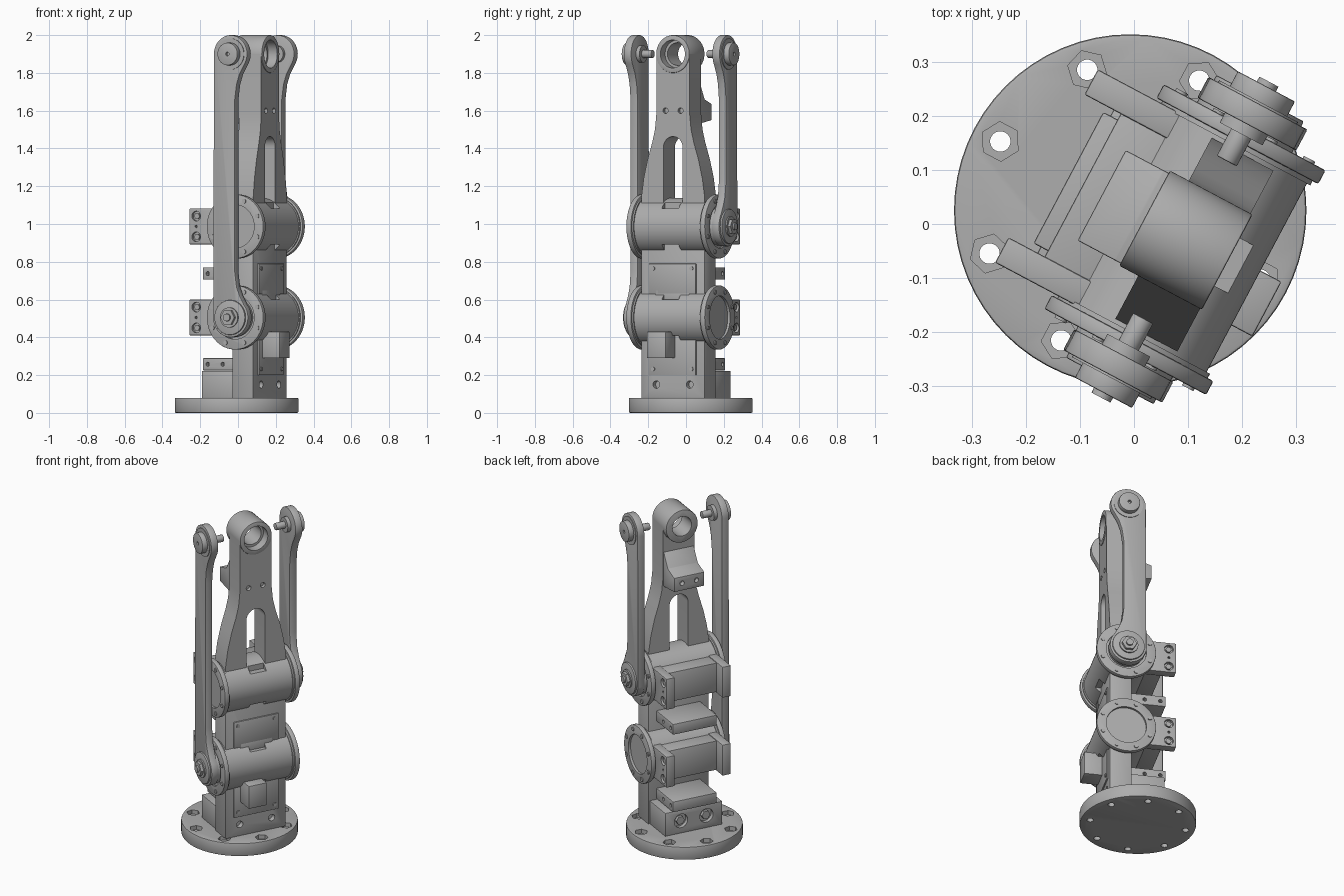
import bpy, bmesh, math
from mathutils import Matrix

if "Cube" in bpy.data.objects:
    bpy.data.objects.remove(bpy.data.objects["Cube"])

grey = bpy.data.materials.new("machined grey")
grey.use_nodes = True
grey.diffuse_color = (0.42, 0.42, 0.42, 1)
grey.node_tree.nodes["Principled BSDF"].inputs["Base Color"].default_value = grey.diffuse_color

PLACE = Matrix.Translation((-0.007, 0.025, 0)) @ Matrix.Rotation(math.radians(-28), 4, 'Z')
AX = 0.115                 # joint axis position
LOWER, UPPER, TOP = 0.505, 0.987, 1.9
parts = []


def ring(u, v, r, n=48, start=0.0):
    return [(u + r * math.cos(start + 2 * math.pi * i / n),
             v + r * math.sin(start + 2 * math.pi * i / n)) for i in range(n)]


def arc(u, v, r, a, b, n=24):
    angles = [math.radians(a + (b - a) * i / n) for i in range(n + 1)]
    return [(u + r * math.cos(t), v + r * math.sin(t)) for t in angles]


def prism(name, pts, axis, a, b, bevel=0.0, keep=True):
    """Extrude a 2D outline along an axis from a to b."""
    to3d = {'x': lambda u, v, t: (t, u, v), 'y': lambda u, v, t: (u, t, v),
            'z': lambda u, v, t: (u, v, t)}[axis]
    bm = bmesh.new()
    face = bm.faces.new([bm.verts.new(to3d(u, v, a)) for u, v in pts])
    new = bmesh.ops.extrude_face_region(bm, geom=[face])["geom"]
    shift = to3d(0, 0, b - a)
    bmesh.ops.translate(bm, vec=shift, verts=[g for g in new if isinstance(g, bmesh.types.BMVert)])
    bmesh.ops.recalc_face_normals(bm, faces=bm.faces)
    if bevel:
        sharp = [e for e in bm.edges if e.calc_face_angle(0) > 0.6]
        bmesh.ops.bevel(bm, geom=sharp, offset=bevel, segments=2, profile=0.5, affect='EDGES')
    mesh = bpy.data.meshes.new(name)
    bm.to_mesh(mesh)
    bm.free()
    obj = bpy.data.objects.new(name, mesh)
    bpy.context.collection.objects.link(obj)
    mesh.materials.append(grey)
    if keep:
        parts.append(obj)
    return obj


def box(name, x, y, z, bevel=0.004, keep=True):
    pts = [(x[0], y[0]), (x[1], y[0]), (x[1], y[1]), (x[0], y[1])]
    return prism(name, pts, 'z', z[0], z[1], bevel, keep)


def cutter(pts, axis, a, b):
    return prism("cutter", pts, axis, a, b, keep=False)


def cut(obj, cutters):
    for c in cutters:
        c.hide_render = True
        mod = obj.modifiers.new("cut", 'BOOLEAN')
        mod.operation, mod.solver, mod.object = 'DIFFERENCE', 'EXACT', c
        bpy.context.view_layer.objects.active = obj
        bpy.ops.object.modifier_apply(modifier=mod.name)
        bpy.data.objects.remove(c)


# Round base with hex counterbored mounting holes
base = prism("base_disc", ring(0, 0, 0.327, 64), 'z', 0, 0.08, 0.006)
for i in range(8):
    a = i * math.pi / 4
    u, v = 0.273 * math.cos(a), 0.273 * math.sin(a)
    cut(base, [cutter(ring(u, v, 0.037, 6, a), 'z', 0.055, 0.1),
               cutter(ring(u, v, 0.019, 20), 'z', -0.02, 0.07)])

# Column, foot block and rear cable clamps
column = box("column", (0.075, 0.2), (-0.19, 0.19), (0.078, UPPER))
cut(column, [cutter(ring(s * 0.1, 0.15, 0.02, 20), 'x', 0.17, 0.25) for s in (-1, 1)])
foot = box("foot_block", (-0.115, 0.08), (-0.18, 0.18), (0.078, 0.222))
cut(foot, [cutter(ring(s * 0.08, 0.155, 0.042, 28), 'x', -0.2, -0.09) for s in (-1, 1)])
for s in (-1, 1):
    prism("foot_bolt", ring(s * 0.08, 0.155, 0.026, 6), 'x', -0.11, -0.08)
for z0, z1 in ((0.225, 0.29), (0.705, 0.77)):
    clamp = box("rear_clamp", (-0.13, 0.08), (-0.138, 0.138), (z0, z1))
    cut(clamp, [cutter(ring(x, (z0 + z1) / 2, 0.011, 16), 'y', s * 0.11, s * 0.2)
                for x in (-0.1, -0.01) for s in (-1, 1)])

# Front cover plates with corner screws, and the front connector box
for z0, z1, screw_z in ((0.2, 0.42, 0.232), (0.63, 0.79, 0.765)):
    box("front_cover", (0.195, 0.208), (-0.14, 0.14), (z0, z1), 0.002)
    for s in (-1, 1):
        prism("cover_screw", ring(s * 0.115, screw_z, 0.011, 16), 'x', 0.2, 0.213)
box("front_cover_tab", (0.195, 0.208), (-0.1, 0.1), (0.58, 0.65), 0.002)
box("front_connector", (0.19, 0.31), (-0.1, 0.015), (0.29, 0.43))

# Two rotary joints
for zc in (LOWER, UPPER):
    body = prism("joint_body", ring(AX, zc, 0.151, 72), 'y', -0.202, 0.202)
    for sz in (-1, 1):
        z = zc + sz * 0.115
        cut(body, [cutter([(-0.05, z - 0.02), (0.05, z - 0.02), (0.05, z + 0.02), (-0.05, z + 0.02)],
                          'x', 0.195, 0.3)])
    box("rear_panel", (-0.1, 0.08), (-0.16, 0.16), (zc - 0.09, zc + 0.09))
    for s in (-1, 1):
        # Mounting ears
        y = sorted((s * 0.15, s * 0.203))
        ear = box("rear_ear", (-0.176, 0.05), y, (zc - 0.095, zc + 0.095))
        for dz in (-0.055, 0.055):
            cut(ear, [cutter(ring(-0.135, zc + dz, 0.026, 24), 'y', s * 0.185, s * 0.25)])
            prism("ear_bolt", ring(-0.135, zc + dz, 0.017, 6), 'y', s * 0.18, s * 0.196)
        cut(ear, [cutter(ring(-0.135, zc, 0.007, 12), 'y', s * 0.185, s * 0.25)])
        # End flanges with a recessed cap and rim screws
        prism("flange_spacer", ring(AX, zc, 0.158, 64), 'y', s * 0.198, s * 0.21)
        flange = prism("flange", ring(AX, zc, 0.17, 64), 'y', s * 0.207, s * 0.236, 0.004)
        cut(flange, [cutter(ring(AX, zc, 0.115), 'y', s * 0.222, s * 0.3)])
        for i in range(8):
            a = (i + 0.5) * math.pi / 4
            u, v = AX + 0.145 * math.cos(a), zc + 0.145 * math.sin(a)
            prism("flange_screw", ring(u, v, 0.012, 14), 'y', s * 0.23, s * 0.241)

# Side links: an offset bar between two round ends, with hubs and a top pin
for s, zb in ((-1, LOWER), (1, UPPER)):
    outline = (arc(AX, TOP, 0.1, 180, -35)
               + [(AX + 0.055, TOP - 0.105), (AX + 0.037, TOP - 0.16), (AX + 0.025, TOP - 0.25),
                  (AX + 0.025, zb + 0.25), (AX + 0.037, zb + 0.16), (AX + 0.055, zb + 0.115)]
               + arc(AX, zb, 0.105, 40, -170))
    prism("side_link", outline, 'y', s * 0.243, s * 0.287, 0.003)
    prism("link_flange", ring(AX, zb, 0.1), 'y', s * 0.22, s * 0.25)
    prism("link_disc", ring(AX, zb, 0.092), 'y', s * 0.28, s * 0.297, 0.003)
    prism("link_washer", ring(AX, zb, 0.053), 'y', s * 0.29, s * 0.305)
    prism("link_nut", ring(AX, zb, 0.042, 6), 'y', s * 0.3, s * 0.322)
    prism("link_stud", ring(AX, zb, 0.02, 20), 'y', s * 0.3, s * 0.332)
    prism("top_ring", ring(AX, TOP, 0.083), 'y', s * 0.28, s * 0.291)
    hub = prism("top_hub", ring(AX, TOP, 0.06), 'y', s * 0.28, s * 0.322, 0.003)
    cut(hub, [cutter(ring(AX, TOP, 0.01, 16), 'y', s * 0.305, s * 0.35)])
    prism("pin_collar", ring(AX, TOP, 0.045), 'y', s * 0.222, s * 0.25)
    prism("top_pin", ring(AX, TOP, 0.021, 24), 'y', s * 0.165, s * 0.25, 0.003)

# Tapered upper arm with a long slot and a bored eye
side = [(0.19, 1.0), (0.19, 1.14), (0.176, 1.24), (0.153, 1.34), (0.125, 1.43),
        (0.108, 1.5), (0.1, 1.58), (0.1, TOP)]
arm = prism("upper_arm", side + [(-y, z) for y, z in reversed(side)], 'x', 0.07, 0.2)
slot = [(-0.058, 1.0)] + arc(0, 1.405, 0.058, 180, 0) + [(0.058, 1.0)]
eye = prism("arm_eye", ring(0, TOP, 0.1, 64), 'x', 0.03, 0.204, 0.004)
for obj in (arm, eye):
    cut(obj, [cutter(ring(0, TOP, 0.06), 'x', -0.1, 0.3),
              cutter(ring(0, TOP, 0.074), 'x', 0.15, 0.3)])
cut(arm, [cutter(slot, 'x', 0, 0.3)]
    + [cutter(ring(s * 0.045, 1.6, 0.015, 20), 'x', 0.18, 0.3) for s in (-1, 1)])

# Sloped rear bracket on the arm
wedge = prism("arm_bracket", [(0.08, 1.53), (-0.06, 1.55), (-0.06, 1.635), (0.02, 1.66), (0.08, 1.76)],
              'y', -0.095, 0.095, 0.003)
cut(wedge, [cutter(ring(s * 0.045, 1.595, 0.014, 20), 'x', -0.1, -0.03) for s in (-1, 1)])

# Turn everything into place and smooth the round faces
bpy.ops.object.select_all(action='DESELECT')
for obj in parts:
    obj.data.transform(PLACE)
    obj.select_set(True)
bpy.context.view_layer.objects.active = parts[0]
bpy.ops.object.shade_smooth_by_angle(angle=math.radians(30))
